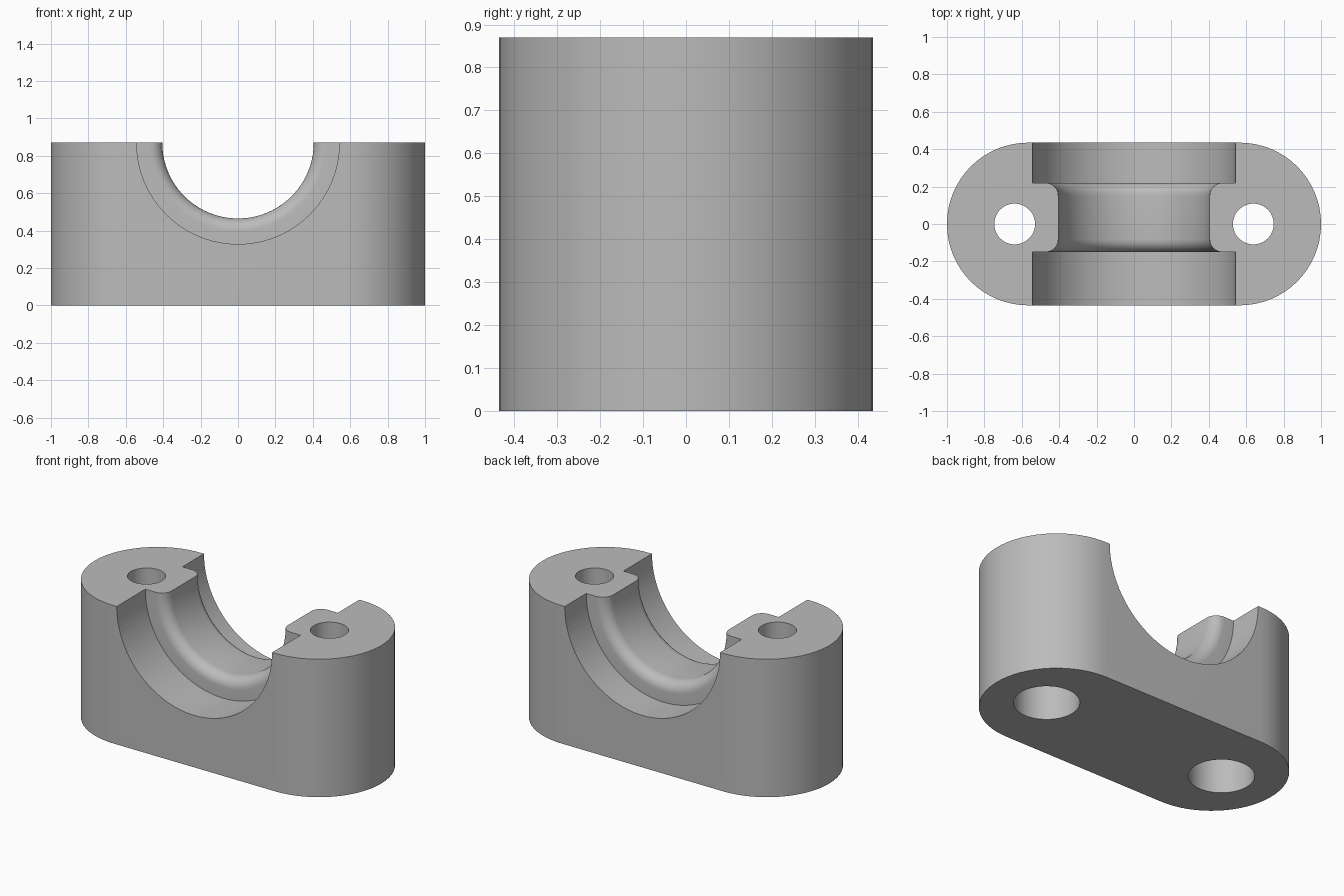
import bpy, bmesh
from math import cos, sin, pi, radians
from mathutils import Matrix

cube = bpy.data.objects.get("Cube")
if cube:
    bpy.data.objects.remove(cube, do_unlink=True)

HEIGHT, END_R = 0.87, 0.435
HOLE_X = 0.638
BORE_R, RIB_R, FILLET = 0.542, 0.405, 0.068
RIB_FRONT, RIB_BACK = -0.15, 0.22

grey = bpy.data.materials.new("plain grey")
grey.use_nodes = True
grey.diffuse_color = (0.5, 0.5, 0.5, 1)
grey.node_tree.nodes["Principled BSDF"].inputs["Base Color"].default_value = (0.5, 0.5, 0.5, 1)


def add_object(name, bm):
    bmesh.ops.recalc_face_normals(bm, faces=bm.faces)
    mesh = bpy.data.meshes.new(name)
    bm.to_mesh(mesh)
    bm.free()
    mesh.materials.append(grey)
    obj = bpy.data.objects.new(name, mesh)
    bpy.context.collection.objects.link(obj)
    return obj


def lathe(name, profile, matrix, steps):
    """Revolve (radius, height) points about z, cap both ends, then place."""
    bm = bmesh.new()
    rings = [[bm.verts.new((r * cos(2 * pi * i / steps), r * sin(2 * pi * i / steps), h))
              for i in range(steps)] for r, h in profile]
    for a, b in zip(rings, rings[1:]):
        for i in range(steps):
            j = (i + 1) % steps
            bm.faces.new((a[i], a[j], b[j], b[i]))
    bm.faces.new(rings[0])
    bm.faces.new(rings[-1])
    bm.transform(matrix)
    return add_object(name, bm)


# Clamp body: upright block with half-round ends
bm = bmesh.new()
outline = []
for side in (1, -1):
    for i in range(33):
        a = -pi / 2 + pi * i / 32
        outline.append(bm.verts.new((side * (1 - END_R + END_R * cos(a)), side * END_R * sin(a), 0)))
base = bm.faces.new(outline)
top = bmesh.ops.extrude_face_region(bm, geom=[base])["geom"]
bmesh.ops.translate(bm, vec=(0, 0, HEIGHT), verts=[v for v in top if isinstance(v, bmesh.types.BMVert)])
body = add_object("clamp_body", bm)

# Saddle cutter: wide bore at both faces, narrow rib with rounded edges between
rib_edge = [(RIB_R + FILLET * (1 - sin(t)), FILLET * (1 - cos(t)))
            for t in [pi / 2 * i / 8 for i in range(9)]]
profile = [(BORE_R, -0.6), (BORE_R, RIB_FRONT)]
profile += [(r, RIB_FRONT + d) for r, d in rib_edge]
profile += [(r, RIB_BACK - d) for r, d in reversed(rib_edge)]
profile += [(BORE_R, RIB_BACK), (BORE_R, 0.6)]
to_y = Matrix.Translation((0, 0, HEIGHT)) @ Matrix.Rotation(-pi / 2, 4, "X")
cutters = [lathe("saddle_cutter", profile, to_y, 96)]

# Bolt hole cutters: through hole with a wider recess from below
for side, label in ((1, "left"), (-1, "right")):
    place = Matrix.Translation((side * HOLE_X, 0, 0))
    cutters.append(lathe(label + "_bolt_cutter",
                         [(0.186, -0.1), (0.186, 0.43), (0.109, 0.43), (0.109, 1)], place, 48))

bpy.context.view_layer.objects.active = body
body.select_set(True)
for cutter in cutters:
    cutter.hide_render = True
    cutter.hide_viewport = True
    cut = body.modifiers.new(cutter.name, "BOOLEAN")
    cut.operation = "DIFFERENCE"
    cut.solver = "EXACT"
    cut.object = cutter
    bpy.ops.object.modifier_apply(modifier=cut.name)
for cutter in cutters:
    bpy.data.objects.remove(cutter, do_unlink=True)

bpy.ops.object.select_all(action="DESELECT")
body.select_set(True)
bpy.ops.object.shade_smooth_by_angle(angle=radians(30))
